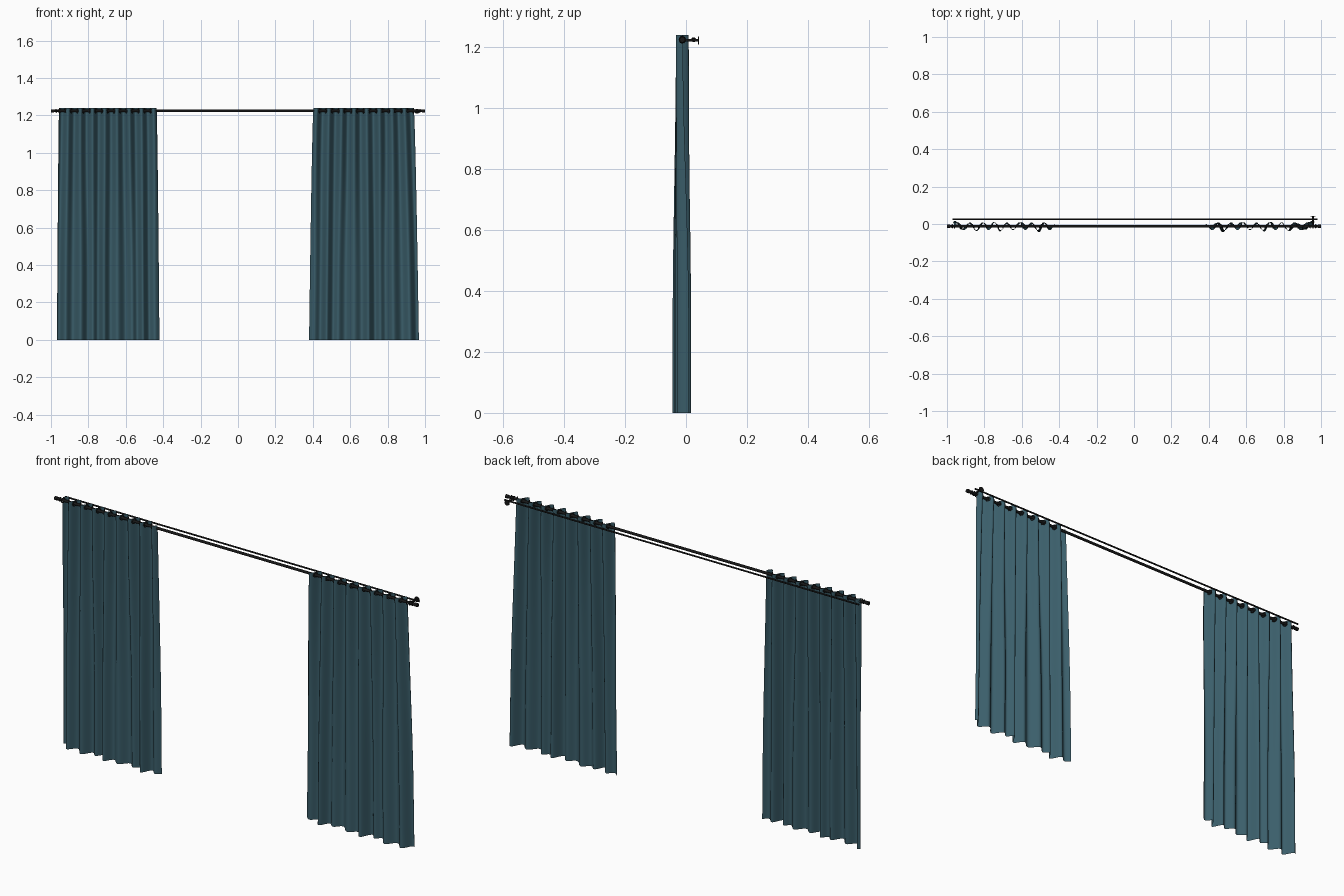
import bpy, math
from mathutils import Vector

if "Cube" in bpy.data.objects:
    bpy.data.objects.remove(bpy.data.objects["Cube"])

ROD_Y, ROD_Z = -0.012, 1.224
WAVES = 8


def material(name, rgb):
    m = bpy.data.materials.new(name)
    m.diffuse_color = (*rgb, 1)
    m.use_nodes = True
    m.node_tree.nodes["Principled BSDF"].inputs["Base Color"].default_value = m.diffuse_color
    return m


TEAL = material("teal_fabric", (0.043, 0.112, 0.145))
BLACK = material("black_metal", (0.009, 0.009, 0.009))


def finish(name, mat):
    o = bpy.context.object
    o.name = name
    o.data.materials.append(mat)
    bpy.ops.object.shade_smooth_by_angle(angle=math.radians(40))
    return o


def rod(name, a, b, r, sides=16):
    a, b = Vector(a), Vector(b)
    bpy.ops.mesh.primitive_cylinder_add(
        vertices=sides, radius=r, depth=(b - a).length, location=(a + b) / 2,
        rotation=(b - a).to_track_quat('Z', 'Y').to_euler())
    return finish(name, BLACK)


def ring(name, loc, axis, big, small):
    bpy.ops.mesh.primitive_torus_add(
        location=loc, rotation=Vector(axis).to_track_quat('Z', 'Y').to_euler(),
        major_radius=big, minor_radius=small, major_segments=20, minor_segments=8)
    return finish(name, BLACK)


def fold(u, v):
    """Depth of the cloth: even waves at the top, irregular at the hem."""
    top = 0.021 * math.sin(2 * math.pi * WAVES * u)
    w = u + 0.014 * math.sin(2 * math.pi * 2.3 * u + 0.6)
    low = (0.017 * math.sin(2 * math.pi * WAVES * w)
           + 0.009 * math.sin(2 * math.pi * 3.1 * u + 1.0)
           + 0.006 * math.sin(2 * math.pi * 5.3 * u + 2.0))
    k = min(1, v * 1.3)
    k = k * k * (3 - 2 * k)
    return ROD_Y + top * (1 - k) + low * k


def curtain(name, top, bottom):
    nu, nv = 192, 28
    verts, faces = [], []
    for j in range(nv + 1):
        v = j / nv
        e = v ** 0.7
        x0 = top[0] + (bottom[0] - top[0]) * e
        x1 = top[1] + (bottom[1] - top[1]) * e
        for i in range(nu + 1):
            u = i / nu
            verts.append((x0 + (x1 - x0) * u, fold(u, v), 1.239 * (1 - v)))
    n = nu + 1
    for j in range(nv):
        for i in range(nu):
            a = j * n + i
            faces.append((a, a + n, a + n + 1, a + 1))
    me = bpy.data.meshes.new(name)
    me.from_pydata(verts, [], faces)
    o = bpy.data.objects.new(name, me)
    bpy.context.collection.objects.link(o)
    me.materials.append(TEAL)
    for p in me.polygons:
        p.use_smooth = True
    # eyelets where the cloth crosses the rod
    width = top[1] - top[0]
    slope = 0.021 * 2 * math.pi * WAVES / width
    for i in range(2 * WAVES):
        u = (i + 0.01) / (2 * WAVES) if i else 0.004
        s = slope if i % 2 == 0 else -slope
        ring(name + "_eyelet", (top[0] + width * u, ROD_Y, ROD_Z),
             (-s, 1, 0), 0.0105, 0.0025)


# cloth panels, the left one running from the outside in
curtain("left_curtain", (-0.957, -0.435), (-0.968, -0.42))
curtain("right_curtain", (0.94, 0.403), (0.967, 0.38))

# rods
rod("front_rod", (-0.995, ROD_Y, ROD_Z), (0.995, ROD_Y, ROD_Z), 0.0065)
rod("back_rod", (-0.97, 0.025, ROD_Z), (0.982, 0.025, ROD_Z), 0.004)

# end caps on the front rod
for s in (-1, 1):
    rod("end_cap", (s * 0.985, ROD_Y, ROD_Z), (s * 1.0, ROD_Y, ROD_Z), 0.009)
    ring("end_collar", (s * 0.972, ROD_Y, ROD_Z), (1, 0, 0), 0.008, 0.003)

# wall bracket on the right end
bx = 0.957
rod("bracket_arm", (bx, ROD_Y, ROD_Z - 0.002), (bx, 0.04, ROD_Z - 0.002), 0.0045)
rod("bracket_plate", (bx, 0.039, ROD_Z - 0.002), (bx, 0.043, ROD_Z - 0.002), 0.013, 24)
ring("bracket_front_hoop", (bx, ROD_Y, ROD_Z), (1, 0, 0), 0.009, 0.003)
ring("bracket_back_hoop", (bx, 0.025, ROD_Z), (1, 0, 0), 0.006, 0.002)
